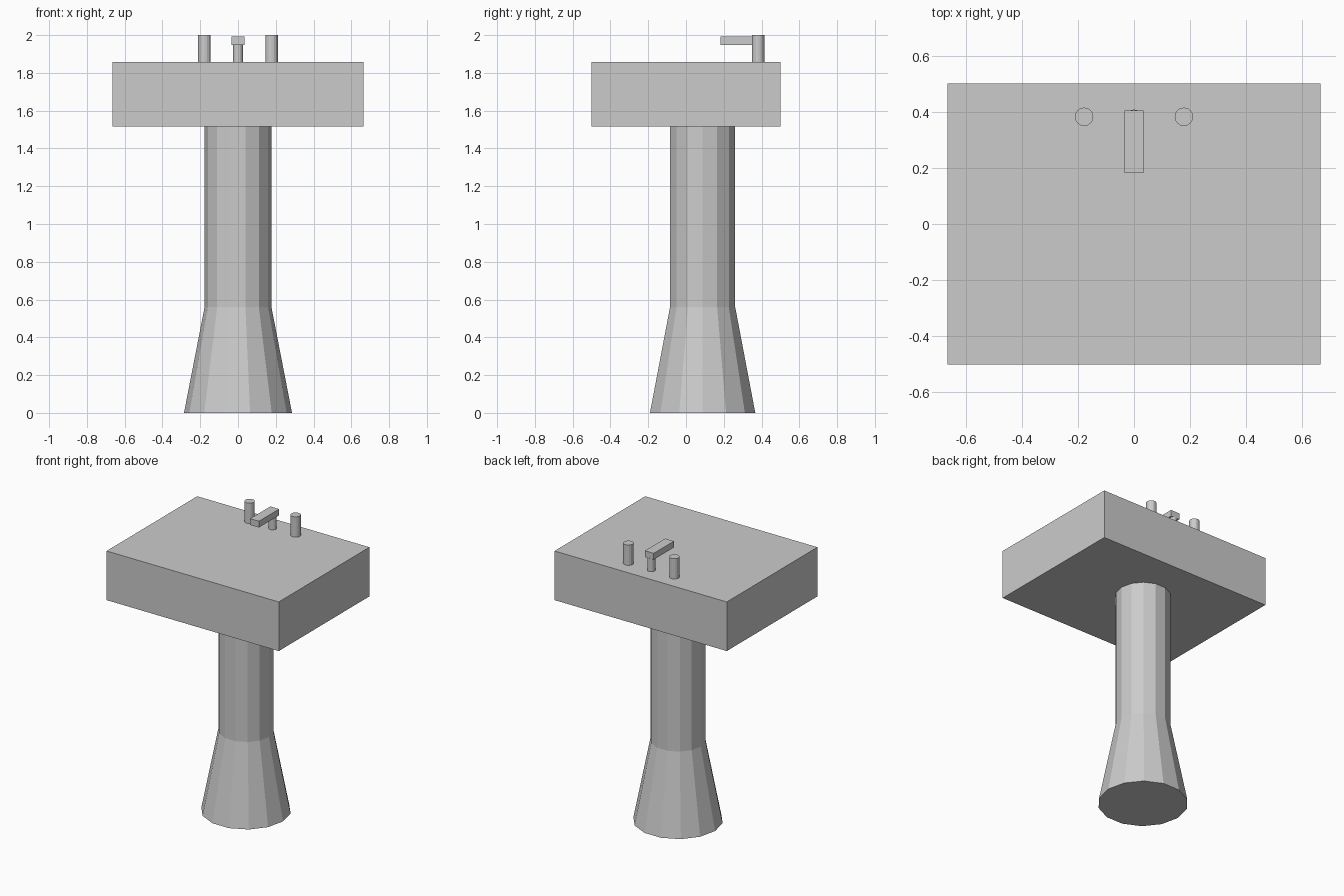
import bpy, bmesh, math

if "Cube" in bpy.data.objects:
    bpy.data.objects.remove(bpy.data.objects["Cube"])

porcelain = bpy.data.materials.new("light_grey")
porcelain.diffuse_color = (0.6, 0.6, 0.6, 1)
porcelain.use_nodes = True
porcelain.node_tree.nodes["Principled BSDF"].inputs["Base Color"].default_value = porcelain.diffuse_color


def finish(name, bm):
    bmesh.ops.recalc_face_normals(bm, faces=bm.faces[:])
    me = bpy.data.meshes.new(name)
    bm.to_mesh(me)
    bm.free()
    me.materials.append(porcelain)
    ob = bpy.data.objects.new(name, me)
    bpy.context.collection.objects.link(ob)
    return ob


def box(name, lo, hi):
    bm = bmesh.new()
    bmesh.ops.create_cube(bm, size=1)
    for v in bm.verts:
        v.co = [(a + b) / 2 + c * (b - a) for a, b, c in zip(lo, hi, v.co)]
    return finish(name, bm)


def lathe(name, x, y, profile, sides=14):
    """Closed faceted solid from (radius, z) rings."""
    bm = bmesh.new()
    rings = []
    for r, z in profile:
        rings.append([bm.verts.new((x + r * math.cos(i * math.tau / sides),
                                    y + r * math.sin(i * math.tau / sides), z))
                      for i in range(sides)])
    for low, high in zip(rings, rings[1:]):
        for i in range(sides):
            j = (i + 1) % sides
            bm.faces.new((low[i], low[j], high[j], high[i]))
    bm.faces.new(rings[0][::-1])
    bm.faces.new(rings[-1])
    return finish(name, bm)


BOTTOM, TOP = 1.515, 1.858

# Basin block and flared pedestal
box("basin", (-0.665, -0.5, BOTTOM), (0.665, 0.5, TOP))
lathe("pedestal", 0, 0.088, [(0.286, 0), (0.177, 0.56), (0.177, BOTTOM)])

# Pair of tap handles
for side, x in (("left", -0.178), ("right", 0.178)):
    lathe(side + "_tap", x, 0.382, [(0.033, TOP), (0.033, 2.0)], 16)

# Spout on its stem
lathe("spout_stem", 0, 0.382, [(0.026, TOP), (0.026, 1.95)], 16)
box("spout", (-0.034, 0.182, 1.948), (0.034, 0.405, 1.992))
